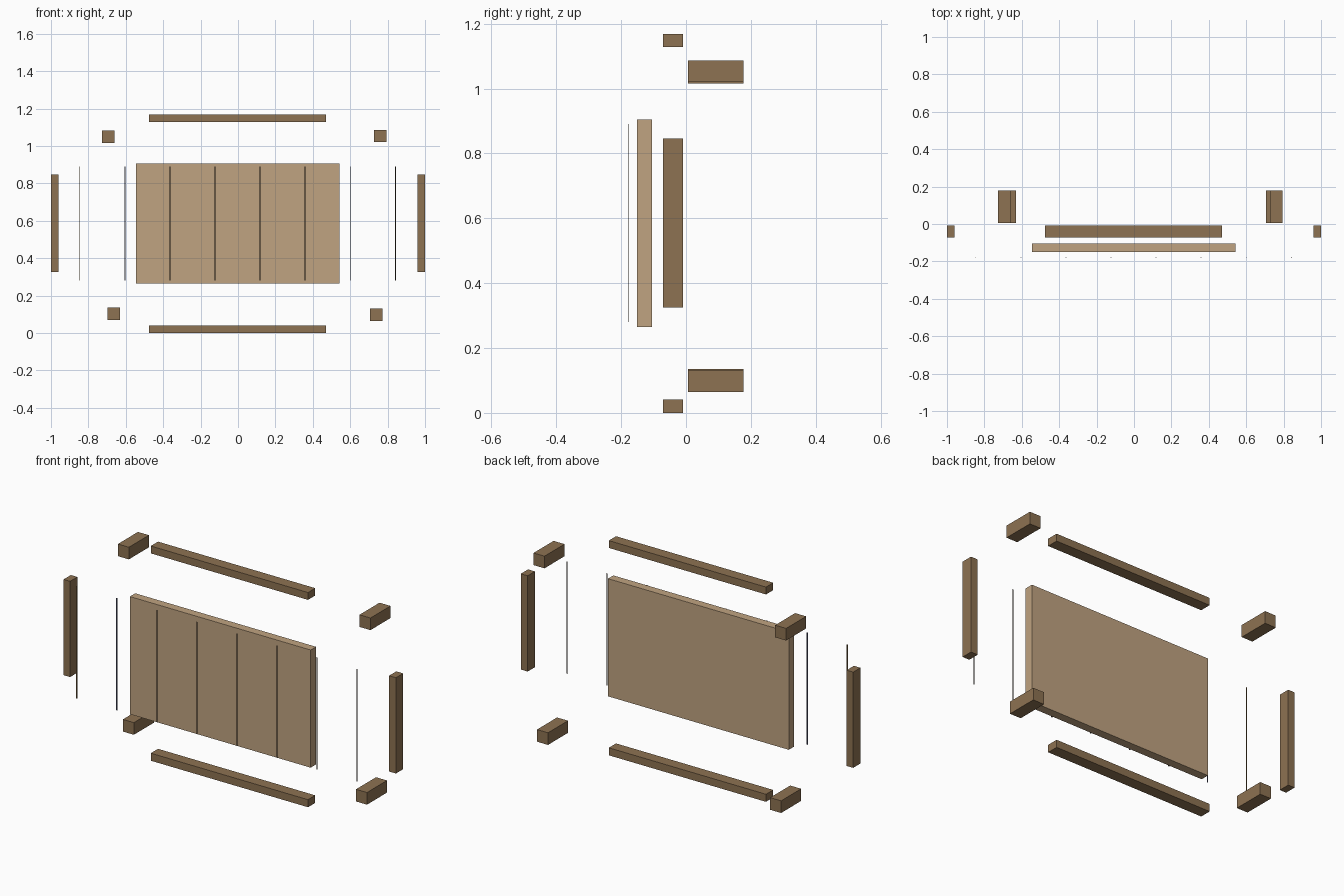
import bpy
import bmesh
from mathutils import Vector

if "Cube" in bpy.data.objects:
    bpy.data.objects.remove(bpy.data.objects["Cube"])


def material(name, rgb):
    m = bpy.data.materials.new(name)
    m.diffuse_color = (*rgb, 1.0)
    m.use_nodes = True
    m.node_tree.nodes["Principled BSDF"].inputs["Base Color"].default_value = m.diffuse_color
    return m


def box(name, x, y, z, mat):
    """Box from (min, max) ranges on each axis."""
    bm = bmesh.new()
    bmesh.ops.create_cube(bm, size=1.0)
    lo, hi = Vector((x[0], y[0], z[0])), Vector((x[1], y[1], z[1]))
    bmesh.ops.scale(bm, vec=hi - lo, verts=bm.verts)
    bmesh.ops.translate(bm, vec=(lo + hi) / 2, verts=bm.verts)
    mesh = bpy.data.meshes.new(name)
    bm.to_mesh(mesh)
    bm.free()
    mesh.materials.append(mat)
    obj = bpy.data.objects.new(name, mesh)
    bpy.context.collection.objects.link(obj)
    return obj


dark_wood = material("dark_wood", (0.27, 0.17, 0.085))
light_wood = material("light_wood", (0.53, 0.37, 0.22))
black = material("string_black", (0.06, 0.045, 0.03))
tan = material("string_tan", (0.27, 0.17, 0.07))
blue = material("string_blue", (0.12, 0.13, 0.22))

# Central board
box("board", (-0.545, 0.543), (-0.151, -0.105), (0.265, 0.905), light_wood)

# Frame rails, exploded outwards from the board
rail_y = (-0.071, -0.009)
box("bottom_rail", (-0.475, 0.471), rail_y, (0.0, 0.041), dark_wood)
box("top_rail", (-0.475, 0.471), rail_y, (1.128, 1.168), dark_wood)
box("left_rail", (-1.0, -0.961), rail_y, (0.325, 0.846), dark_wood)
box("right_rail", (0.959, 1.0), rail_y, (0.325, 0.846), dark_wood)

# Corner blocks behind the frame
block = 0.066
for name, x, z in (
    ("top_left_block", -0.727, 1.016),
    ("top_right_block", 0.727, 1.020),
    ("bottom_left_block", -0.697, 0.070),
    ("bottom_right_block", 0.706, 0.065),
):
    box(name, (x, x + block), (0.006, 0.178), (z, z + block), dark_wood)

# Row of eight thin vertical strips in front
for i in range(8):
    x = -0.846 + i * 0.241
    mat = (tan, blue)[i] if i < 2 else black
    box(f"strip_{i + 1}", (x - 0.0025, x + 0.0025), (-0.179, -0.177), (0.281, 0.891), mat)
